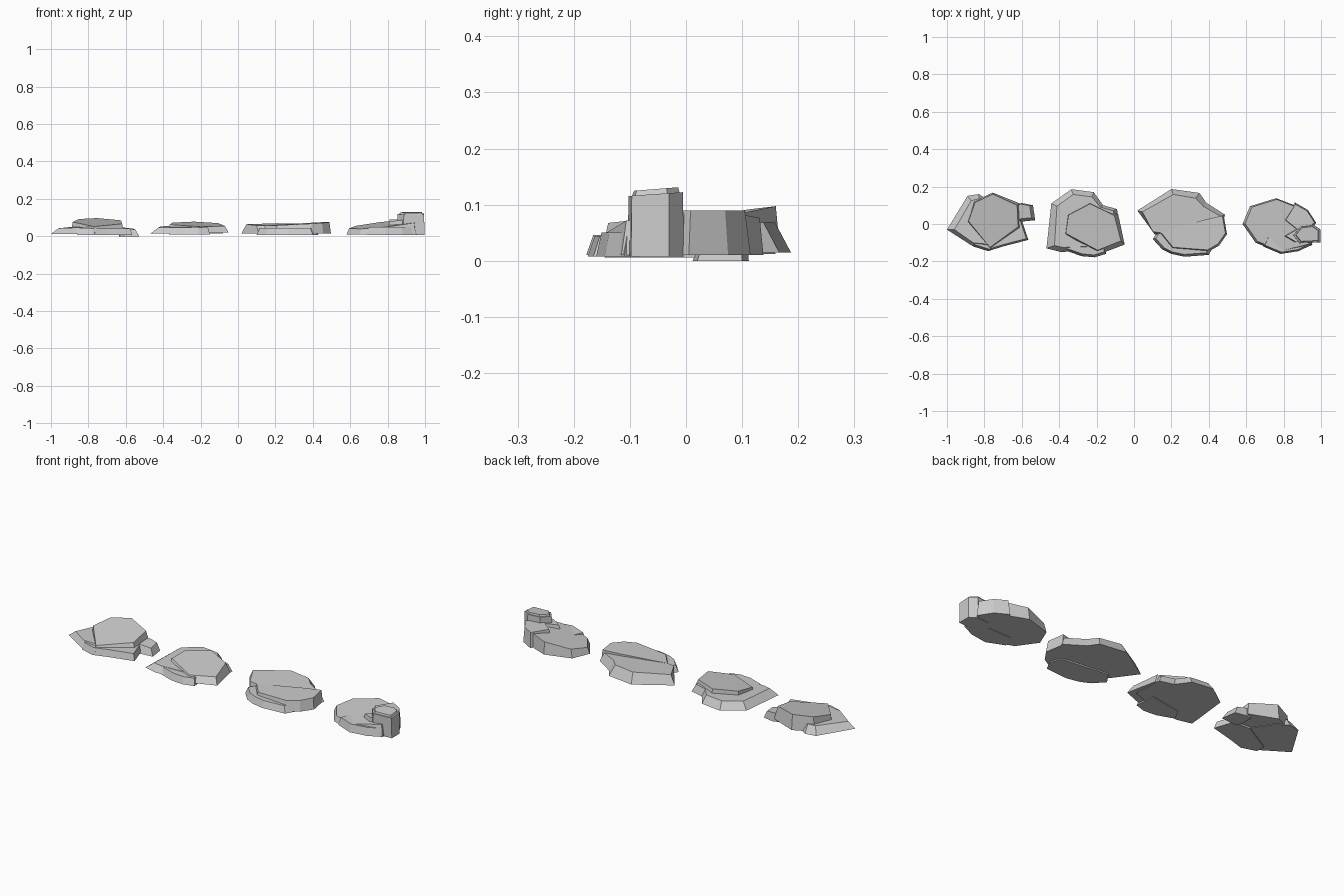
import bpy, bmesh


def slab(name, pts, z0, z1, scale=0.9, shift=(0, 0), tilt=(0, 0), top=None):
    """Flat-sided stone: bottom outline, smaller shifted top lying on a tilted plane."""
    n = len(pts)
    cx = sum(p[0] for p in pts) / n
    cy = sum(p[1] for p in pts) / n
    if top is None:
        top = [(cx + (x - cx) * scale + shift[0], cy + (y - cy) * scale + shift[1]) for x, y in pts]
    bm = bmesh.new()
    lower = [bm.verts.new((x, y, z0)) for x, y in pts]
    upper = [bm.verts.new((x, y, z1 + tilt[0] * (x - cx) + tilt[1] * (y - cy))) for x, y in top]
    bm.faces.new(lower)
    bm.faces.new(upper)
    for i in range(n):
        j = (i + 1) % n
        bm.faces.new((lower[i], lower[j], upper[j], upper[i]))
    bmesh.ops.recalc_face_normals(bm, faces=bm.faces)
    mesh = bpy.data.meshes.new(name)
    bm.to_mesh(mesh)
    bm.free()
    obj = bpy.data.objects.new(name, mesh)
    bpy.context.collection.objects.link(obj)
    return obj


# First rock cluster (far left)
slab("rock1_base",
     [(-1, -.03), (-.89, .15), (-.83, .16), (-.77, .12), (-.69, 0), (-.74, -.13), (-.86, -.12)],
     .012, .052, tilt=(.06, .03),
     top=[(-.96, -.03), (-.87, .125), (-.83, .135), (-.77, .1), (-.71, 0), (-.76, -.11), (-.86, -.1)])
slab("rock1_cap",
     [(-.89, .01), (-.86, .12), (-.755, .168), (-.61, .11), (-.605, -.025), (-.765, -.14)],
     .015, .078, tilt=(-.02, .16),
     top=[(-.885, .015), (-.85, .115), (-.755, .16), (-.625, .1), (-.62, -.015), (-.77, -.125)])
slab("rock1_front",
     [(-.86, -.12), (-.86, -.07), (-.7, .02), (-.6, .02), (-.565, -.085), (-.7, -.12), (-.78, -.145)],
     .006, .042, .93, (0, .006))
slab("rock1_pebble",
     [(-.63, .03), (-.635, .1), (-.6, .112), (-.54, .1), (-.528, .02), (-.61, .012)],
     0, .042, .8, (-.008, .005), (-.12, .05))

# Second rock cluster
slab("rock2_base",
     [(-.468, -.13), (-.442, .11), (-.335, .186), (-.215, .17), (-.165, .1), (-.09, .08),
      (-.08, -.08), (-.24, -.14), (-.39, -.15)],
     .015, .052, tilt=(.01, .03),
     top=[(-.425, -.115), (-.412, .095), (-.325, .158), (-.225, .145), (-.18, .09), (-.11, .07),
          (-.1, -.07), (-.24, -.12), (-.38, -.125)])
slab("rock2_cap",
     [(-.37, -.06), (-.355, .05), (-.235, .115), (-.085, .055), (-.05, -.11), (-.195, -.165)],
     .02, .064, tilt=(-.01, .11),
     top=[(-.365, -.05), (-.35, .048), (-.235, .108), (-.105, .045), (-.07, -.09), (-.195, -.14)])
slab("rock2_front",
     [(-.37, -.14), (-.34, -.08), (-.16, -.05), (-.15, -.16), (-.21, -.178), (-.28, -.172)],
     .01, .046, .9, (0, .008))

# Third rock cluster
slab("rock3_main",
     [(.018, .072), (.2, .187), (.35, .166), (.385, .115), (.486, .05), (.46, -.06), (.3, -.085),
      (.11, -.055)],
     .015, .063, tilt=(0, .06),
     top=[(.045, .065), (.21, .158), (.33, .138), (.37, .095), (.465, .04), (.44, -.05), (.3, -.075),
          (.1, -.04)])
slab("rock3_side",
     [(.13, -.05), (.37, .02), (.48, .045), (.497, -.055), (.455, -.115), (.395, -.15), (.2, -.135)],
     .015, .068, .94, (0, .006), (.05, .03))
slab("rock3_front",
     [(.1, -.08), (.14, -.02), (.4, -.05), (.43, -.11), (.4, -.165), (.27, -.175), (.2, -.16), (.15, -.135)],
     .008, .044, .9, (0, .006))

# Fourth rock cluster (far right)
slab("rock4_main",
     [(.58, 0), (.62, .095), (.76, .138), (.91, .08), (.965, .02), (.95, -.115), (.785, -.155), (.65, -.1)],
     .01, .063, .94, (.002, .002), (.12, .11))
slab("rock4_back",
     [(.8, .02), (.86, .115), (.93, .075), (.975, .005), (.9, -.06)],
     .01, .09, .88)
slab("rock4_wedge",
     [(.79, -.065), (.9, .0), (.97, -.03), (.95, -.1), (.85, -.1)],
     .02, .088, .88, (.01, 0), (.1, 0))
slab("rock4_front",
     [(.69, -.12), (.72, -.05), (.9, -.05), (.955, -.11), (.88, -.145), (.785, -.16)],
     .008, .05, .92, (0, .005))
block = [(.85, -.06), (.89, -.012), (.96, -.004), (.997, -.03), (.997, -.098), (.885, -.104)]
slab("rock4_block", block, .008, .119, .97, tilt=(0, .07))
slab("rock4_block_top", [(.925 + (x - .925) * .96, y * .96 - .002) for x, y in block],
     .1, .128, .82, tilt=(0, .08))
